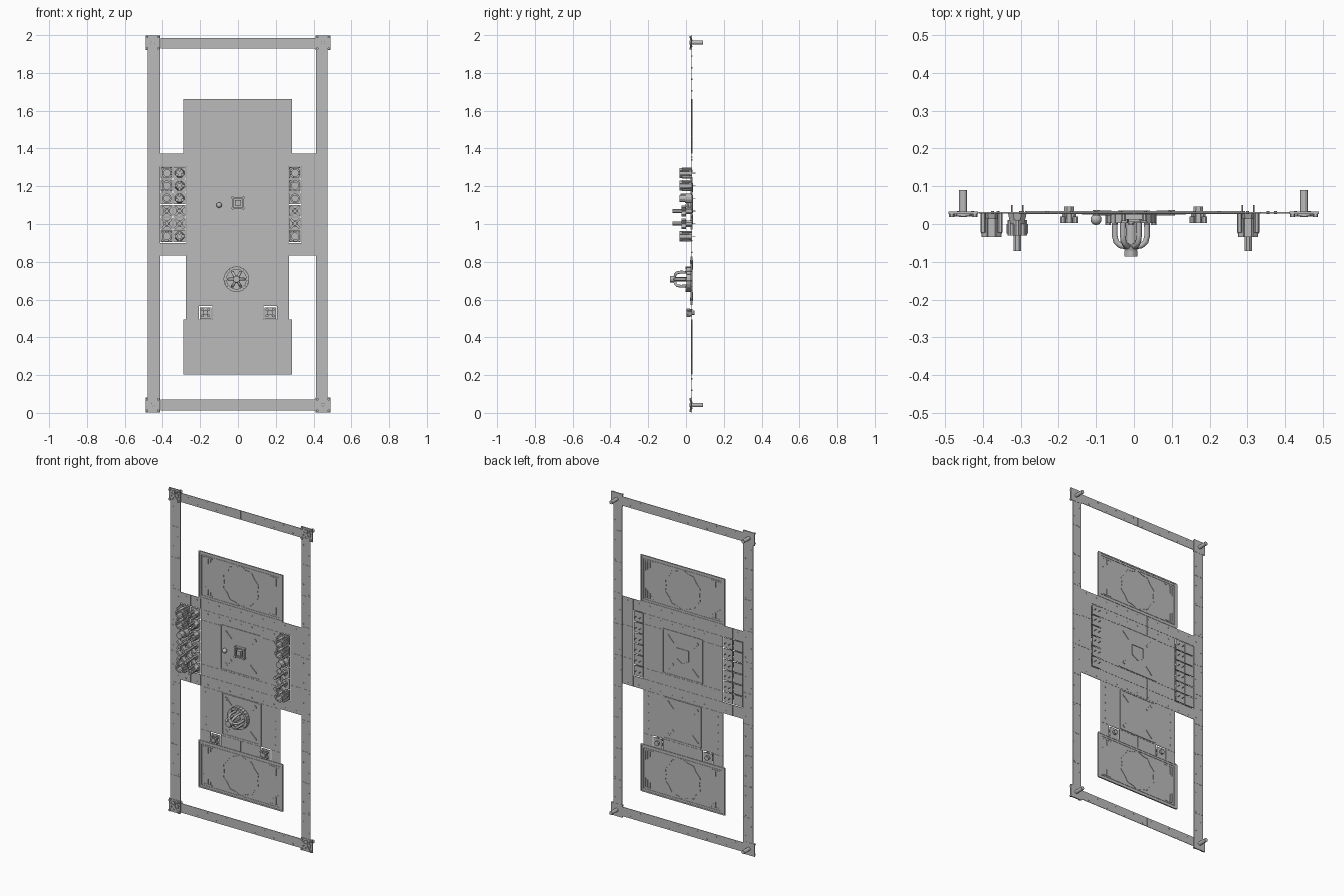
import bpy, bmesh, math
from mathutils import Matrix, Vector

cube = bpy.data.objects.get("Cube")
if cube:
    bpy.data.objects.remove(cube, do_unlink=True)

grey = bpy.data.materials.new("plain grey")
grey.use_nodes = True
grey.diffuse_color = (0.5, 0.5, 0.5, 1)
bsdf = grey.node_tree.nodes["Principled BSDF"]
bsdf.inputs["Base Color"].default_value = (0.5, 0.5, 0.5, 1)

SHEET = 0.03            # depth of the thin wall
ROWS = [1.27 - 0.067 * i for i in range(6)]


class Part:
    """Collects primitives into one named mesh."""
    def __init__(self, name):
        self.name, self.bm = name, bmesh.new()

    def bar(self, p, q, width, y0, y1):
        a, b = Vector((p[0], 0, p[1])), Vector((q[0], 0, q[1]))
        d = b - a
        mid = (a + b) / 2 + Vector((0, (y0 + y1) / 2, 0))
        m = (Matrix.Translation(mid) @ Matrix.Rotation(-math.atan2(d.z, d.x), 4, 'Y')
             @ Matrix.Diagonal((d.length, y1 - y0, width, 1)))
        bmesh.ops.create_cube(self.bm, size=1, matrix=m)

    def box(self, x0, x1, z0, z1, y0=SHEET - 0.002, y1=SHEET + 0.002):
        z = (z0 + z1) / 2
        self.bar((x0, z), (x1, z), z1 - z0, y0, y1)

    def rod(self, x, z, r, y0, y1, sides=12, tip=None):
        m = (Matrix.Translation((x, (y0 + y1) / 2, z))
             @ Matrix.Rotation(math.pi / 2, 4, 'X') @ Matrix.Rotation(math.pi / sides, 4, 'Z'))
        bmesh.ops.create_cone(self.bm, cap_ends=True, segments=sides, radius1=r,
                              radius2=r if tip is None else tip, depth=y1 - y0, matrix=m)

    def loop(self, points, width, y0, y1):
        for p, q in zip(points, points[1:] + points[:1]):
            self.bar(p, q, width, y0, y1)

    def ring(self, x, z, r, width, y0, y1, sides=16):
        self.loop(polar(x, z, r, sides, math.pi / sides), width, y0, y1)

    def ball(self, x, y, z, r):
        bmesh.ops.create_icosphere(self.bm, subdivisions=2, radius=r,
                                   matrix=Matrix.Translation((x, y, z)))

    def done(self, smooth=False):
        mesh = bpy.data.meshes.new(self.name)
        self.bm.to_mesh(mesh)
        self.bm.free()
        mesh.materials.append(grey)
        ob = bpy.data.objects.new(self.name, mesh)
        bpy.context.collection.objects.link(ob)
        if smooth:
            bpy.ops.object.select_all(action='DESELECT')
            ob.select_set(True)
            bpy.context.view_layer.objects.active = ob
            bpy.ops.object.shade_smooth_by_angle()
        return ob


def polar(x, z, r, n, start=0):
    return [(x + r * math.cos(start + math.tau * i / n),
             z + r * math.sin(start + math.tau * i / n)) for i in range(n)]


def rect(x0, x1, z0, z1):
    return [(x0, z0), (x1, z0), (x1, z1), (x0, z1)]


def tiles(part, xs, zs):
    """Sheet backing with a grid of slightly thicker tiles, leaving fine seams."""
    part.box(xs[0], xs[-1], zs[0], zs[-1], SHEET - 0.0008, SHEET + 0.0008)
    g = 0.001
    for x0, x1 in zip(xs, xs[1:]):
        for z0, z1 in zip(zs, zs[1:]):
            part.box(x0 + g, x1 - g, z0 + g, z1 - g)


def rivet(part, x, z):
    part.rod(x, z, 0.004, SHEET - 0.004, SHEET + 0.004, 6)


# Outer frame
for name, x0, x1 in (("right_post", -0.48, -0.412), ("left_post", 0.412, 0.475)):
    p = Part(name)
    tiles(p, [x0, x1], [0.04 + 0.192 * i for i in range(11)])
    for i in range(30):
        rivet(p, x0 + (0.015 if i % 2 else 0.052), 0.12 + i * 0.061)
    p.done()
for name, xs, z0, z1 in (("top_beam", [-0.41, -0.2, 0, 0.335, 0.412], 1.928, 1.985),
                         ("bottom_beam", [-0.41, -0.21, -0.07, 0.27, 0.412], 0.012, 0.07)):
    p = Part(name)
    tiles(p, xs, [z0, z1])
    for i in range(12):
        rivet(p, -0.36 + i * 0.065, z0 + (0.012 if i % 2 else 0.045))
    p.done()

# Corner plates with a star boss in front and a peg behind
for side, x in (("right", -0.452), ("left", 0.45)):
    for level, z in (("top", 1.96), ("bottom", 0.042)):
        p = Part(f"{level}_{side}_corner")
        p.box(x - 0.039, x + 0.039, z - 0.039, z + 0.039, SHEET - 0.004, SHEET + 0.003)
        for cx, cz in polar(x, z, 0.043, 4, math.pi / 4):
            p.rod(cx, cz, 0.007, 0.018, SHEET, 6)
        for cx, cz in polar(x, z, 0.03, 5, math.pi / 2):
            p.bar((x, z), (cx, cz), 0.012, 0.02, SHEET)
        p.ring(x, z, 0.026, 0.006, 0.021, SHEET, 10)
        p.rod(x, z, 0.011, 0.018, 0.09, 12)
        p.done()

# Upper and lower ornamental panels, trimmed on both faces
for name, z0, z1 in (("upper_panel", 1.372, 1.662), ("lower_panel", 0.203, 0.495)):
    p = Part(name)
    zc = (z0 + z1) / 2
    p.box(-0.288, 0.287, z0, z1)
    y0, y1 = SHEET - 0.004, SHEET + 0.004
    p.loop(rect(-0.284, 0.283, z0 + 0.004, z1 - 0.004), 0.008, y0, y1)
    p.loop(rect(-0.268, 0.267, z0 + 0.02, z1 - 0.02), 0.003, y0, y1)
    scallop = [polar(0, zc, 0.125 if i % 2 else 0.114, 20)[i] for i in range(20)]
    p.loop(scallop, 0.004, y0, y1)
    # Stepped fretwork in the corners
    for sx in (-1, 1):
        for sz in (-1, 1):
            cx, cz = sx * 0.255, zc + sz * 0.115
            p.bar((cx, cz), (cx - sx * 0.06, cz), 0.006, y0, y1)
            p.bar((cx, cz), (cx, cz - sz * 0.06), 0.006, y0, y1)
            for i in range(3):
                px = cx - sx * (0.015 + 0.016 * i)
                p.bar((px, cz), (px, cz - sz * (0.05 - 0.014 * i)), 0.005, y0, y1)
    p.done()

# Middle slab, left open behind the control columns
p = Part("middle_slab")
tiles(p, [-0.273, -0.2, -0.07, 0.07, 0.2, 0.268], [0.832, 0.9, 0.968, 1.24, 1.305, 1.373])
tiles(p, [0.337, 0.412], [0.832, 1.0, 1.2, 1.373])
for xs in ([-0.412, -0.342, -0.273], [0.268, 0.337]):
    tiles(p, xs, [0.832, 0.9])
    tiles(p, xs, [1.305, 1.373])
for i in range(11):
    for z in (0.85, 1.285, 1.355):
        if z != 1.285 or abs(i - 5) < 4:
            rivet(p, -0.375 + i * 0.075, z)
p.done()

# Lower stem, with notches around the two small valves
p = Part("lower_stem")
tiles(p, [-0.275, -0.2, 0.14, 0.2, 0.27], [0.565, 0.832])
for xs in ([-0.275, -0.207], [-0.135, 0, 0.135], [0.207, 0.27]):
    tiles(p, xs, [0.495, 0.565])
for i in range(5):
    rivet(p, -0.24, 0.6 + i * 0.05)
    rivet(p, 0.235, 0.6 + i * 0.05)
p.done()

# Framed square plates with diagonal studs
for name, z, half in (("centre_plate", 1.11, 0.135), ("wheel_plate", 0.7, 0.125)):
    p = Part(name)
    y0, y1 = SHEET - 0.005, SHEET + 0.005
    p.box(-half, half, z - half, z + half, SHEET - 0.003, SHEET + 0.003)
    p.loop(rect(-half, half, z - half, z + half), 0.006, y0, y1)
    for a, b in zip(polar(0, z, 0.09, 4, math.pi / 4), polar(0, z, 0.14, 4, math.pi / 4)):
        p.bar(a, b, 0.013, SHEET - 0.007, SHEET + 0.006)
        p.rod(*b, 0.01, SHEET - 0.008, SHEET + 0.007, 8)
    p.done()

# Central switch box, its shield outline behind, and the ball knob
p = Part("centre_switch")
p.loop(rect(-0.028, 0.028, 1.084, 1.14), 0.008, 0.012, SHEET)
p.box(-0.015, 0.015, 1.097, 1.127, 0.005, SHEET)
for x, z in polar(0, 1.112, 0.04, 4, math.pi / 4):
    p.rod(x, z, 0.007, 0.008, SHEET, 8)
p.loop([(-0.04, 1.15), (0.04, 1.15), (0.04, 1.085), (0, 1.06), (-0.04, 1.085)],
       0.005, SHEET, SHEET + 0.006)
p.done()
p = Part("ball_knob")
p.ball(-0.1, 0.012, 1.1, 0.015)
p.rod(-0.1, 1.1, 0.006, 0.012, SHEET, 8)
p.done(True)

# Control cells: columns of rings, crosses and knobs
for col, (name, x) in enumerate((("outer_right_controls", -0.377),
                                 ("inner_right_controls", -0.309),
                                 ("left_controls", 0.302))):
    p = Part(name)
    for row, z in enumerate(ROWS):
        p.box(x - 0.032, x + 0.03, z - 0.03, z + 0.032)
        front = -0.072 if col and row in (3, 4) else -0.035
        if row in (3, 4):                      # cross handles
            p.rod(x, z, 0.018, 0, SHEET, 8)
            p.rod(x, z, 0.011, front, 0, 8)
            pts = polar(x, z, 0.034, 4, math.pi / 4)
            for a, b in ((pts[0], pts[2]), (pts[1], pts[3])):
                p.bar(a, b, 0.012, -0.025, 0)
        elif col == 1:                         # clustered buttons
            p.rod(x, z, 0.027, 0, SHEET, 8, 0.02)
            for a in polar(x, z, 0.017, 3 + row % 2, math.pi / 2):
                p.rod(*a, 0.009, -0.03, 0.01, 8)
        elif row == 2:                         # round knob
            p.rod(x, z, 0.026, -0.005, SHEET, 12)
            p.rod(x, z, 0.019, -0.035, 0, 12)
        else:                                  # clawed square ring
            p.ring(x, z, 0.024, 0.009, -0.035, 0.015, 8)
            p.rod(x, z, 0.027, 0.01, SHEET, 8, 0.02)
            for a in polar(x, z, 0.032, 4, math.pi / 4):
                p.rod(*a, 0.007, -0.022, SHEET, 6)
        if col:                                # prongs behind
            for dx in (-0.015, 0.015):
                p.rod(x + dx, z, 0.002, SHEET, 0.05, 6)
    p.done()

# Small valves on the stem
for name, x in (("right_valve", -0.172), ("left_valve", 0.17)):
    p = Part(name)
    z = 0.53
    p.box(x - 0.03, x + 0.031, z - 0.034, z + 0.028)
    p.rod(x, z, 0.014, 0.003, 0.046, 8)
    for a in polar(x, z, 0.023, 4, math.pi / 4):
        p.rod(*a, 0.008, 0.003, 0.02, 8)
        p.bar((x, z), a, 0.007, 0.014, SHEET)
    p.done()

# Hand wheel: ringed base, bent pipes and a hub
WX, WZ = -0.008, 0.708
p = Part("wheel_base")
p.ring(WX, WZ, 0.06, 0.016, 0.002, SHEET, 24)
p.rod(WX, WZ, 0.055, 0.018, SHEET, 24)
for a in polar(WX, WZ, 0.06, 8):
    p.rod(*a, 0.008, -0.002, 0.01, 8)
p.done(True)
p = Part("wheel_hub")
p.rod(WX, WZ, 0.013, -0.06, SHEET, 12)
p.rod(WX, WZ, 0.021, -0.074, -0.058, 12, 0.015)
p.rod(WX, WZ, 0.018, -0.086, -0.07, 12)
p.done(True)
curve = bpy.data.curves.new("wheel_pipes", 'CURVE')
curve.dimensions = '3D'
curve.bevel_depth, curve.bevel_resolution, curve.use_fill_caps = 0.0075, 2, True
for i in range(6):
    c, s = math.cos(math.tau * i / 6), math.sin(math.tau * i / 6)
    path = [(0.042, 0.025), (0.043, -0.03), (0.039, -0.047), (0.028, -0.057), (0.01, -0.06)]
    spline = curve.splines.new('POLY')
    spline.points.add(len(path) - 1)
    for point, (r, y) in zip(spline.points, path):
        point.co = (WX + r * c, y, WZ + r * s, 1)
curve.materials.append(grey)
bpy.context.collection.objects.link(bpy.data.objects.new("wheel_pipes", curve))
